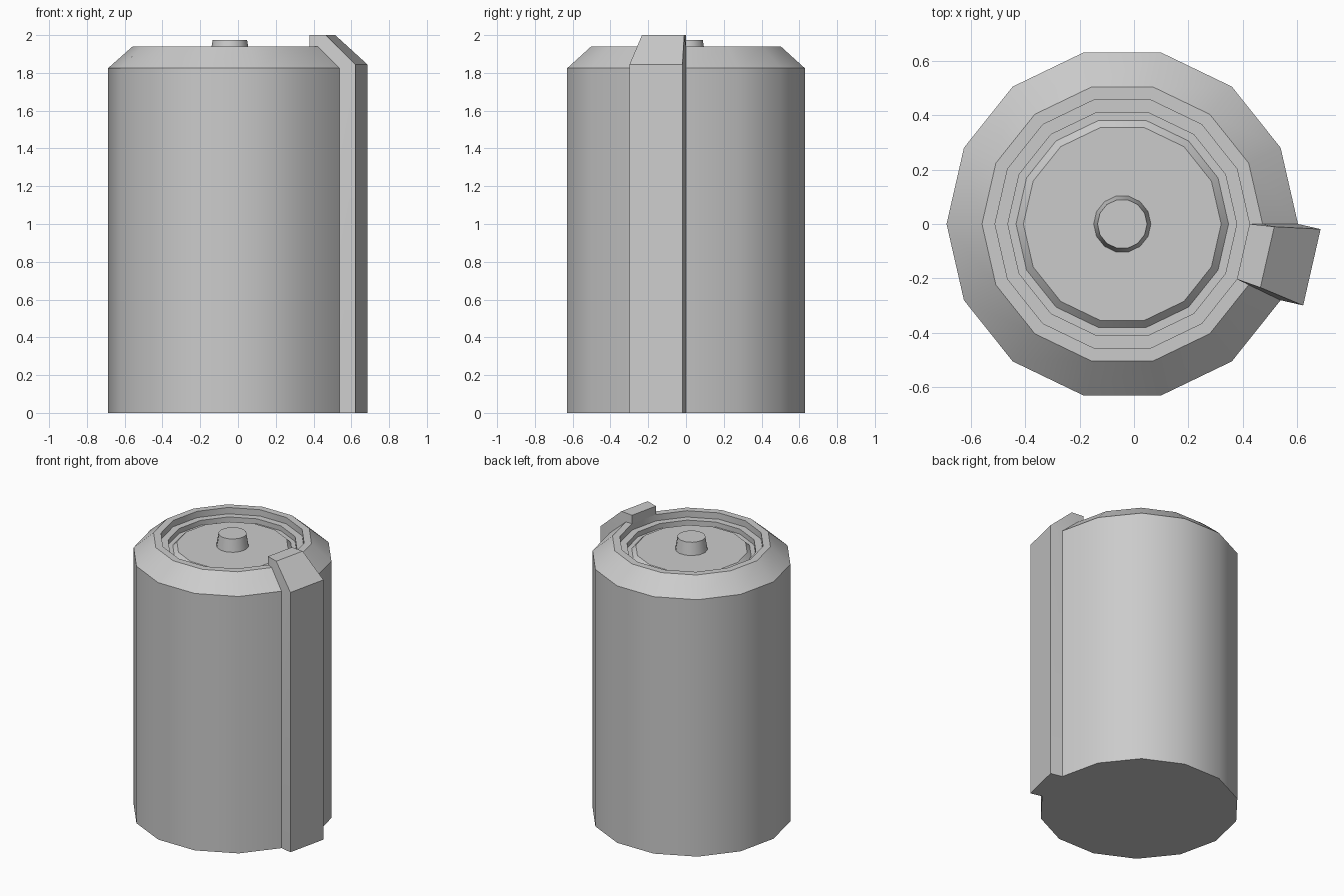
import bpy, bmesh
from math import cos, sin, pi, radians
from mathutils import Vector

if "Cube" in bpy.data.objects:
    bpy.data.objects.remove(bpy.data.objects["Cube"])

SIDES = 14
CX = -0.043          # axis of the drum
STEP = 2 * pi / SIDES


def ring_point(r, z, i):
    return Vector((CX + r * cos(i * STEP), r * sin(i * STEP), z))


def finish(bm, name):
    mesh = bpy.data.meshes.new(name)
    bm.to_mesh(mesh)
    bm.free()
    ob = bpy.data.objects.new(name, mesh)
    bpy.context.collection.objects.link(ob)
    bpy.ops.object.select_all(action='DESELECT')
    ob.select_set(True)
    bpy.context.view_layer.objects.active = ob
    bpy.ops.object.shade_smooth_by_angle(angle=radians(30))
    return ob


def lathe(name, profile, close_bottom=True, open_rows=()):
    """Revolve (radius, z) points; the last segment is left open on open_rows."""
    bm = bmesh.new()
    rings = [[bm.verts.new(ring_point(r, z, i)) for i in range(SIDES)] for r, z in profile]
    for j, (a, b) in enumerate(zip(rings, rings[1:])):
        for i in range(SIDES):
            if i == SIDES - 1 and j in open_rows:
                continue
            k = (i + 1) % SIDES
            bm.faces.new((a[i], a[k], b[k], b[i]))
    if close_bottom:
        bm.faces.new(rings[0][::-1])
    bm.faces.new(rings[-1])
    return finish(bm, name)


# Drum: wall, chamfer, rim, ledge, groove and raised lid
wall = [(0.645, 0), (0.645, 1.825), (0.515, 1.94), (0.467, 1.94)]
lid = [(0.467, 1.895), (0.42, 1.895), (0.42, 1.86), (0.39, 1.86), (0.363, 1.887)]
lathe("drum_body", wall + lid, open_rows=(0, 1, 2))

# Tapered knob on the lid
lathe("lid_knob", [(0.105, 1.887), (0.091, 1.975)], close_bottom=False)

# Raised rib following one facet of the drum and hooking over the rim
normal = Vector((cos(-STEP / 2), sin(-STEP / 2), 0))
offsets = [(0.085, 0), (0.085, 0.02), (0.044, 0.06), (0, 0.06)]   # outward, up
bm = bmesh.new()
inner, outer = [], []
for (r, z), (out, up) in zip(wall, offsets):
    base = [ring_point(r, z, i) for i in (-1, 0)]
    inner.append([bm.verts.new(p) for p in base])
    outer.append([bm.verts.new(p + normal * out + Vector((0, 0, up))) for p in base])
strip = [inner[0]] + outer + [inner[-1]]
for a, b in zip(strip, strip[1:]):
    bm.faces.new((a[0], a[1], b[1], b[0]))
for j in range(3):
    bm.faces.new((inner[j][0], outer[j][0], outer[j + 1][0], inner[j + 1][0]))
    bm.faces.new((inner[j + 1][1], outer[j + 1][1], outer[j][1], inner[j][1]))
finish(bm, "side_rib")
